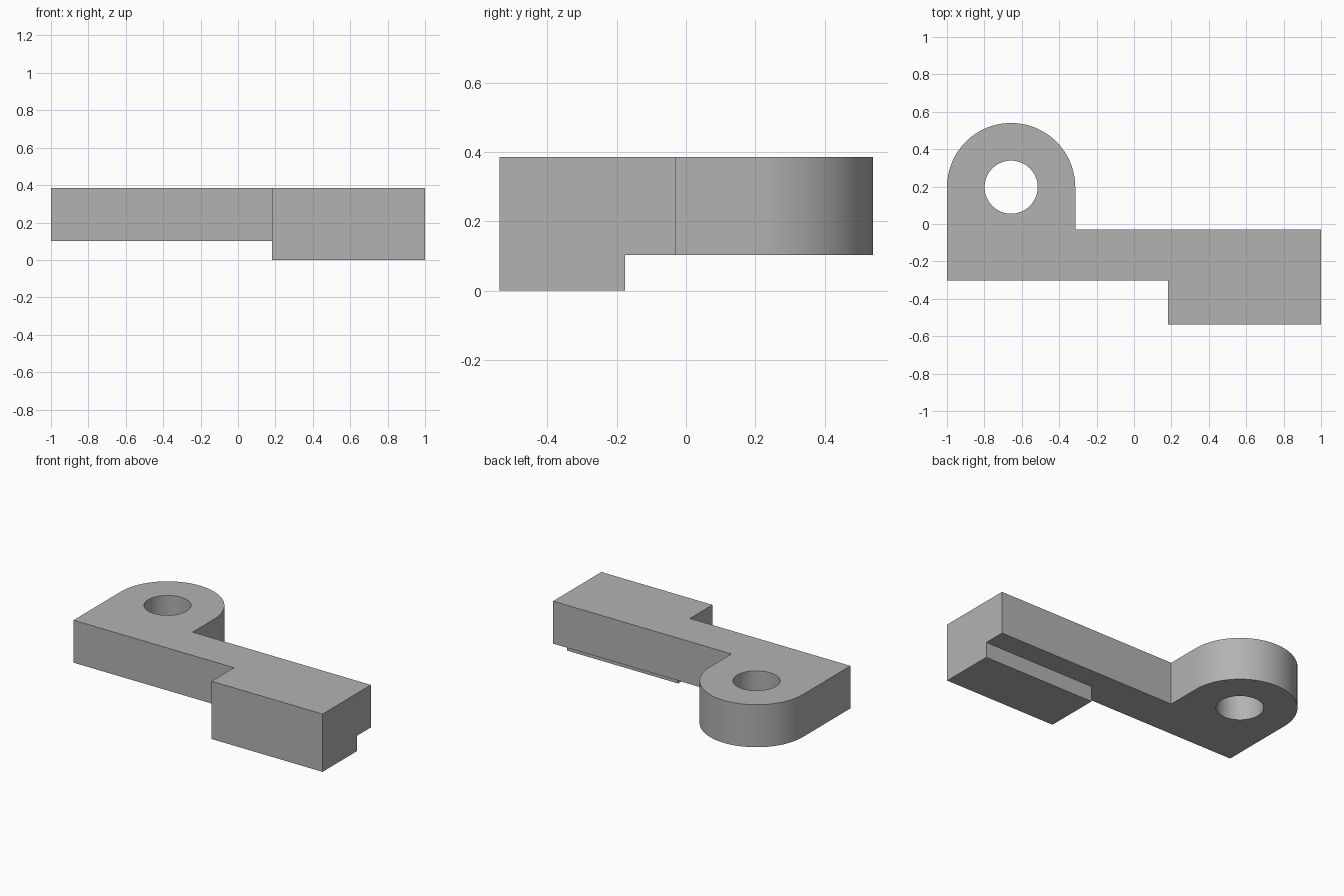
import bpy, bmesh, math

cube = bpy.data.objects.get("Cube")
if cube:
    bpy.data.objects.remove(cube, do_unlink=True)

TOP, UNDER = 0.385, 0.102            # top face, underside of the arm
LUG_X, LUG_Y, LUG_R, HOLE_R = -0.657, 0.197, 0.343, 0.142
ARM_FRONT, ARM_BACK = -0.302, -0.03
FRONT, FOOT_BACK, FOOT_X = -0.538, -0.176, 0.182

grey = bpy.data.materials.new("plain grey")
grey.use_nodes = True
COLOUR = (0.45, 0.45, 0.45, 1)
grey.diffuse_color = COLOUR
grey.node_tree.nodes["Principled BSDF"].inputs["Base Color"].default_value = COLOUR


def prism(name, outline, z0, z1):
    """Extrude a flat outline from z0 to z1."""
    bm = bmesh.new()
    face = bm.faces.new([bm.verts.new((x, y, z0)) for x, y in outline])
    new = bmesh.ops.extrude_face_region(bm, geom=[face])["geom"]
    bmesh.ops.translate(bm, vec=(0, 0, z1 - z0),
                        verts=[v for v in new if isinstance(v, bmesh.types.BMVert)])
    bmesh.ops.recalc_face_normals(bm, faces=bm.faces)
    mesh = bpy.data.meshes.new(name)
    bm.to_mesh(mesh)
    bm.free()
    mesh.materials.append(grey)
    obj = bpy.data.objects.new(name, mesh)
    bpy.context.collection.objects.link(obj)
    return obj


def arc(radius, start, end, steps):
    """Points on a circle around the lug centre."""
    angles = [start + (end - start) * i / steps for i in range(steps + 1)]
    return [(LUG_X + radius * math.cos(a), LUG_Y + radius * math.sin(a)) for a in angles]


def cut(target, cutter):
    cutter.hide_render = True
    mod = target.modifiers.new(cutter.name, "BOOLEAN")
    mod.operation, mod.solver, mod.object = "DIFFERENCE", "EXACT", cutter
    bpy.context.view_layer.objects.active = target
    bpy.ops.object.modifier_apply(modifier=mod.name)
    bpy.data.objects.remove(cutter, do_unlink=True)


# Arm with rounded lug and forward block
outline = [(-1, ARM_FRONT), (FOOT_X, ARM_FRONT), (FOOT_X, FRONT), (1, FRONT),
           (1, ARM_BACK), (LUG_X + LUG_R, ARM_BACK)] + arc(LUG_R, 0, math.pi, 48)
bracket = prism("lug_bracket", outline, 0, TOP)

# Clear the underside, leaving the foot under the block
clearance = [(-2, -1), (FOOT_X, -1), (FOOT_X, FOOT_BACK), (2, FOOT_BACK), (2, 1), (-2, 1)]
cut(bracket, prism("underside_cutter", clearance, -1, UNDER))

# Pin hole through the lug
cut(bracket, prism("hole_cutter", arc(HOLE_R, 0, math.tau, 48)[:-1], -1, 1))

# Smooth the curved walls only
bpy.ops.object.select_all(action="DESELECT")
bracket.select_set(True)
bpy.context.view_layer.objects.active = bracket
bpy.ops.object.shade_smooth_by_angle(angle=math.radians(30))
